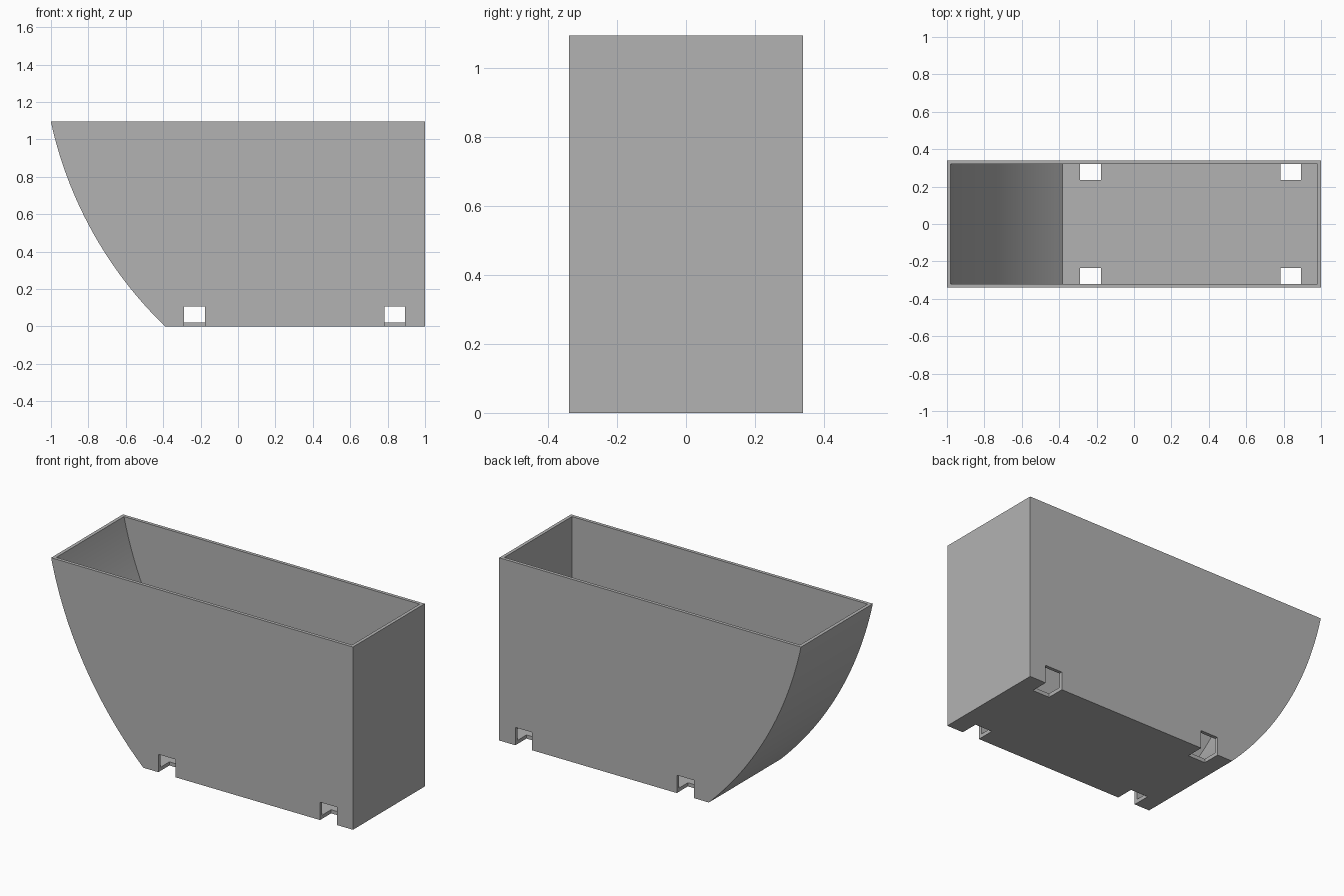
import bpy, bmesh, math

cube = bpy.data.objects.get("Cube")
if cube:
    bpy.data.objects.remove(cube, do_unlink=True)

HEIGHT, HALF_DEPTH, WALL = 1.095, 0.34, 0.02
CX, CZ, RADIUS = 1.11, 1.555, 2.16   # axis of the curved end wall

grey = bpy.data.materials.new("plain_grey")
grey.use_nodes = True
colour = (0.45, 0.45, 0.45, 1)
grey.diffuse_color = colour
grey.node_tree.nodes["Principled BSDF"].inputs["Base Color"].default_value = colour


def arc_x(z, radius):
    return CX - math.sqrt(radius ** 2 - (CZ - z) ** 2)


def bin_profile(inset, bottom, top, steps=32):
    """Side outline: straight right end, curved left end."""
    zs = [bottom + (top - bottom) * i / steps for i in range(steps + 1)]
    curve = [(arc_x(z, RADIUS - inset), z) for z in zs]
    return curve + [(1 - inset, top), (1 - inset, bottom)]


def prism(name, profile, y0, y1):
    """Extrude an x-z outline from y0 to y1."""
    bm = bmesh.new()
    face = bm.faces.new([bm.verts.new((x, y0, z)) for x, z in profile])
    ext = bmesh.ops.extrude_face_region(bm, geom=[face])
    verts = [v for v in ext["geom"] if isinstance(v, bmesh.types.BMVert)]
    bmesh.ops.translate(bm, verts=verts, vec=(0, y1 - y0, 0))
    bmesh.ops.recalc_face_normals(bm, faces=bm.faces)
    mesh = bpy.data.meshes.new(name)
    bm.to_mesh(mesh)
    bm.free()
    mesh.materials.append(grey)
    obj = bpy.data.objects.new(name, mesh)
    bpy.context.collection.objects.link(obj)
    return obj


def cut(target, cutter):
    cutter.hide_render = True
    mod = target.modifiers.new("cut", 'BOOLEAN')
    mod.operation, mod.solver, mod.object = 'DIFFERENCE', 'EXACT', cutter
    bpy.ops.object.select_all(action='DESELECT')
    bpy.context.view_layer.objects.active = target
    target.select_set(True)
    bpy.ops.object.modifier_apply(modifier=mod.name)
    bpy.data.objects.remove(cutter, do_unlink=True)


# Open-topped bin body
body = prism("bin_body", bin_profile(0, 0, HEIGHT), -HALF_DEPTH, HALF_DEPTH)
inner = HALF_DEPTH - WALL
cut(body, prism("cavity_cutter", bin_profile(WALL, 0.022, HEIGHT + 0.1), -inner, inner))

# Four notches through the floor and side walls
for x0, x1 in ((-0.29, -0.177), (0.782, 0.893)):
    outline = [(x0, -0.1), (x1, -0.1), (x1, 0.107), (x0, 0.107)]
    for side in (-1, 1):
        cut(body, prism("notch_cutter", outline, side * 0.235, side * 0.4))

# Smooth the curved end, keep the corners sharp
bpy.ops.object.select_all(action='DESELECT')
body.select_set(True)
bpy.context.view_layer.objects.active = body
bpy.ops.object.shade_smooth_by_angle(angle=math.radians(25))
